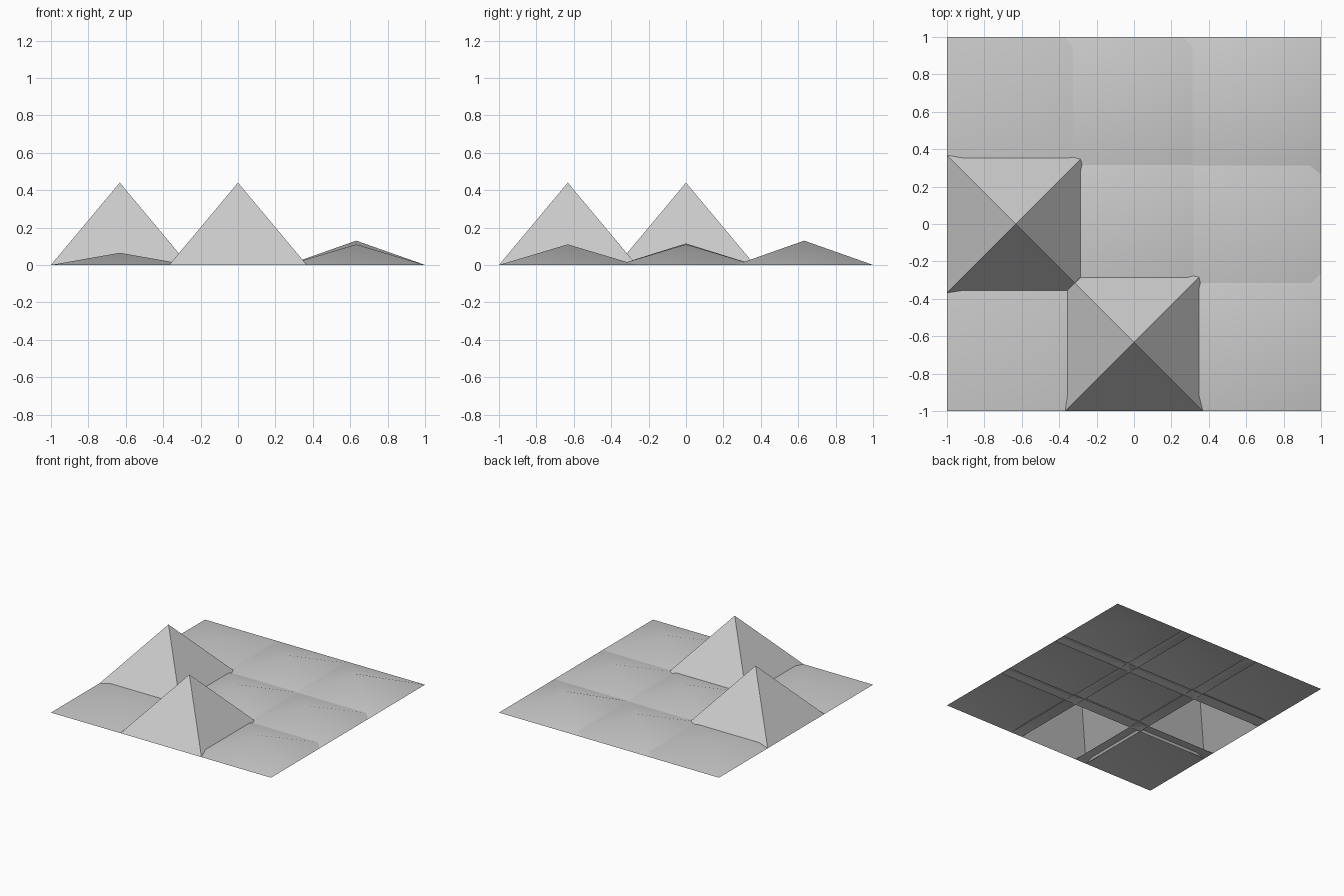
import bpy
import bmesh
import math

cube = bpy.data.objects.get("Cube")
if cube:
    bpy.data.objects.remove(cube, do_unlink=True)

grey = bpy.data.materials.new("plain grey")
grey.use_nodes = True
colour = (0.6, 0.6, 0.6, 1)
grey.diffuse_color = colour
grey.node_tree.nodes["Principled BSDF"].inputs["Base Color"].default_value = colour

HALF = 0.368         # half width of one tile base
STEP = 1 - HALF      # tile spacing, so neighbours overlap slightly


def pyramid(name, x, y, height):
    """Open-bottomed four-sided pyramid, smooth only where it is shallow."""
    mesh = bpy.data.meshes.new(name)
    bm = bmesh.new()
    base = [bm.verts.new((sx * HALF, sy * HALF, 0))
            for sx, sy in ((-1, -1), (1, -1), (1, 1), (-1, 1))]
    apex = bm.verts.new((0, 0, height))
    for i, corner in enumerate(base):
        bm.faces.new((corner, base[(i + 1) % 4], apex))
    bm.to_mesh(mesh)
    bm.free()
    mesh.materials.append(grey)
    obj = bpy.data.objects.new(name, mesh)
    obj.location = (x, y, 0)
    bpy.context.collection.objects.link(obj)
    bpy.ops.object.select_all(action='DESELECT')
    obj.select_set(True)
    bpy.context.view_layer.objects.active = obj
    bpy.ops.object.shade_smooth_by_angle(angle=math.radians(30))


# Peak heights, rows from front to back, columns from -x to +x
rows = {
    "front": (0.065, 0.44, 0.11),
    "middle": (0.44, 0.115, 0.11),
    "back": (0.075, 0.115, 0.13),
}
columns = ("right", "centre", "left")
for j, (row, heights) in enumerate(rows.items()):
    for i, height in enumerate(heights):
        kind = "tall_pyramid" if height > 0.3 else "low_pyramid"
        pyramid(f"{row}_{columns[i]}_{kind}", (i - 1) * STEP, (j - 1) * STEP, height)
